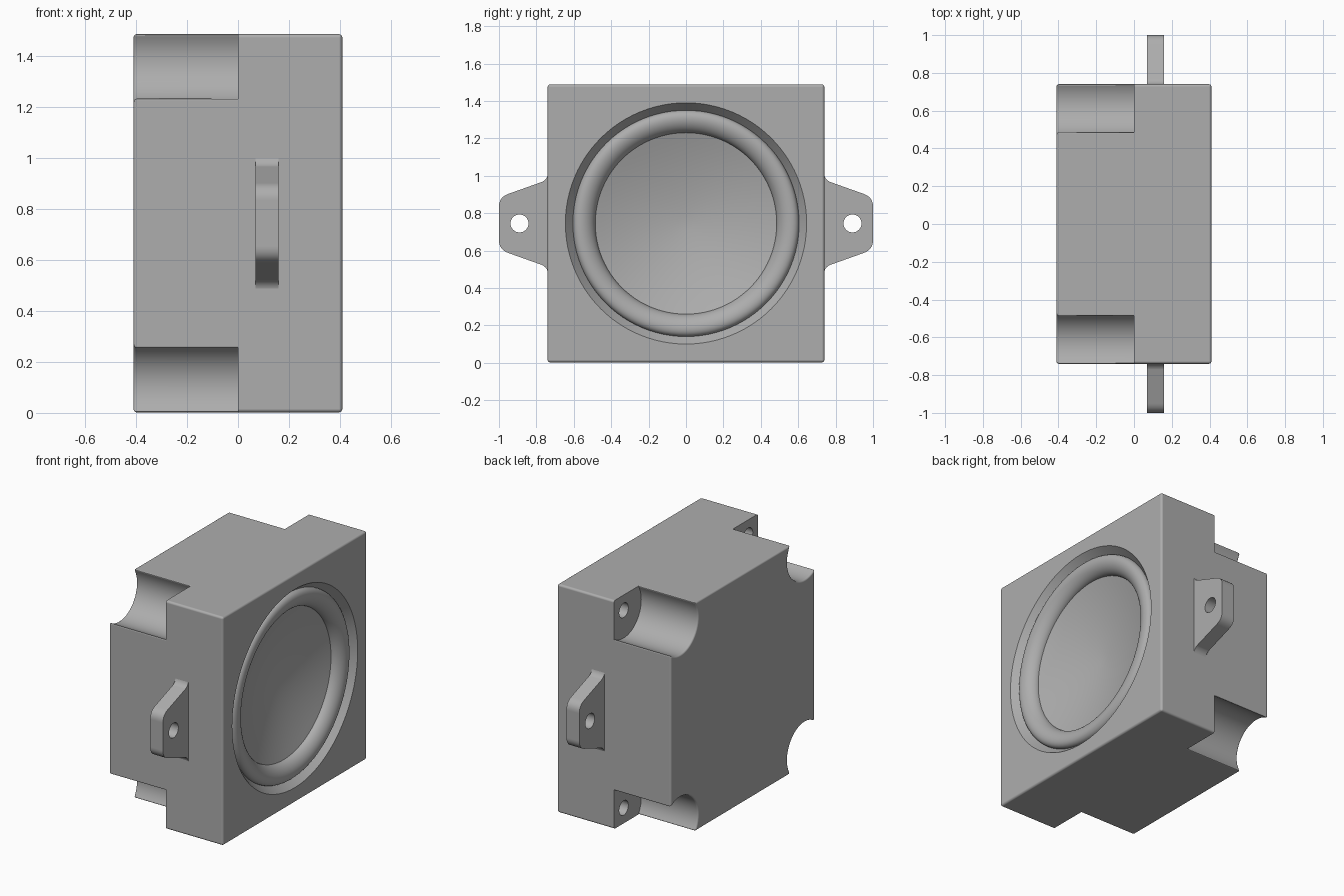
import bpy, bmesh, math
from mathutils import Matrix, Vector

if "Cube" in bpy.data.objects:
    bpy.data.objects.remove(bpy.data.objects["Cube"], do_unlink=True)

HALF, DEPTH, MID = 0.74, 0.41, 0.745   # face half size, half depth, centre height
HALF_Z = 0.743

grey = bpy.data.materials.new("housing_grey")
grey.use_nodes = True
COLOUR = (0.42, 0.42, 0.42, 1)
grey.diffuse_color = COLOUR
grey.node_tree.nodes["Principled BSDF"].inputs["Base Color"].default_value = COLOUR


def add_object(name, bm):
    bmesh.ops.recalc_face_normals(bm, faces=bm.faces[:])
    mesh = bpy.data.meshes.new(name)
    bm.to_mesh(mesh)
    bm.free()
    mesh.materials.append(grey)
    obj = bpy.data.objects.new(name, mesh)
    bpy.context.collection.objects.link(obj)
    return obj


def select_only(obj):
    bpy.ops.object.select_all(action="DESELECT")
    obj.select_set(True)
    bpy.context.view_layer.objects.active = obj


def extrude_x(outline, x0, x1, bevel=0, bevel_x=None):
    """Extrude a (y, z) outline along x; round the rim at bevel_x and the sharp long edges."""
    bm = bmesh.new()
    face = bm.faces.new([bm.verts.new((x0, y, z)) for y, z in outline])
    moved = bmesh.ops.extrude_face_region(bm, geom=[face])["geom"]
    bmesh.ops.translate(bm, vec=(x1 - x0, 0, 0),
                        verts=[v for v in moved if isinstance(v, bmesh.types.BMVert)])
    bmesh.ops.recalc_face_normals(bm, faces=bm.faces[:])
    if bevel:
        def wanted(e):
            a, b = e.verts
            along = abs(a.co.x - b.co.x) > 0.01
            rim = abs(a.co.x - bevel_x) < 0.001
            return e.calc_face_angle(0) > 0.6 if along else rim
        bmesh.ops.bevel(bm, geom=[e for e in bm.edges if wanted(e)], offset=bevel,
                        segments=4, profile=0.5, affect="EDGES", clamp_overlap=True)
    return bm


def cut(obj, cutter):
    cutter.hide_render = True
    mod = obj.modifiers.new("cut", "BOOLEAN")
    mod.operation, mod.solver, mod.object = "DIFFERENCE", "EXACT", cutter
    select_only(obj)
    bpy.ops.object.modifier_apply(modifier=mod.name)
    bpy.data.objects.remove(cutter, do_unlink=True)


def cut_hole(obj, x, y, z, radius, length):
    bm = bmesh.new()
    bmesh.ops.create_cone(bm, cap_ends=True, segments=32, radius1=radius, radius2=radius,
                          depth=length,
                          matrix=Matrix.Translation((x, y, z)) @ Matrix.Rotation(math.pi / 2, 4, "Y"))
    cut(obj, add_object("hole_cutter", bm))


def finish(obj):
    select_only(obj)
    bpy.ops.object.shade_smooth_by_angle(angle=math.radians(32))
    mod = obj.modifiers.new("flat_normals", "WEIGHTED_NORMAL")
    mod.keep_sharp = True


# Rear housing: square with a round scoop at each corner
INSET, SCOOP = 0.10, 0.18
over = math.asin(INSET / SCOOP)
outline = []
for sy, sz in ((1, 1), (-1, 1), (-1, -1), (1, -1)):
    arc = []
    for i in range(25):
        a = math.pi - over + (math.pi / 2 + 2 * over) * i / 24
        # arc runs from the top edge round to the side edge
        arc.append((sy * (HALF - INSET + SCOOP * math.cos(a)),
                    MID + sz * (HALF_Z - INSET + SCOOP * math.sin(a))))
    outline += arc if sy * sz < 0 else arc[::-1]
finish(add_object("rear_housing", extrude_x(outline, -DEPTH, 0.01, 0.014, -DEPTH)))

# Front flange: square plate with screw holes behind its corners
corners = [(sy * HALF, MID + sz * HALF_Z) for sy, sz in ((1, 1), (-1, 1), (-1, -1), (1, -1))]
flange = add_object("front_flange", extrude_x(corners, 0, DEPTH, 0.014, DEPTH))
for sy in (-1, 1):
    for sz in (-1, 1):
        cut_hole(flange, 0.1, sy * (HALF - INSET), MID + sz * (HALF_Z - INSET), 0.047, 0.4)

# Speaker recess: chamfer, half-round surround and concave dish, turned about x
RIM, OUTER, INNER = 0.645, 0.605, 0.485
profile = [(0.2, 0), (0.2, RIM), (0, RIM), (-0.05, OUTER)]
for i in range(1, 25):
    t = i / 24
    r = (OUTER + INNER) / 2 + (OUTER - INNER) / 2 * math.cos(math.pi * t)
    base = -0.05 - 0.03 * (OUTER - r) / (OUTER - INNER)
    profile.append((base + 0.05 * math.sin(math.pi * t), r))
for i in range(11, -1, -1):
    t = i / 12
    profile.append((-0.08 - 0.1 * (1 - t ** 1.7), INNER * t))
bm = bmesh.new()
verts = [bm.verts.new((DEPTH + x, 0, MID + r)) for x, r in profile]
edges = [bm.edges.new(pair) for pair in zip(verts, verts[1:])]
bmesh.ops.spin(bm, geom=verts + edges, cent=(0, 0, MID), axis=(1, 0, 0),
               angle=math.tau, steps=96, use_merge=True)
bmesh.ops.remove_doubles(bm, verts=bm.verts[:], dist=0.0002)
cut(flange, add_object("recess_cutter", bm))
finish(flange)


# Side mounting tabs: tapered ears with rounded corners and a bolt hole
def rounded(a, corner, b, steps=8):
    a, corner, b = Vector(a), Vector(corner), Vector(b)
    return [tuple(a * (1 - t) ** 2 + corner * 2 * t * (1 - t) + b * t * t)
            for t in (i / steps for i in range(steps + 1))]


upper = ([(0.70, 0.265)] + rounded((0.738, 0.265), (0.742, 0.235), (0.77, 0.222))
         + rounded((0.95, 0.158), (1.0, 0.14), (1.0, 0.09)))
ear = upper + [(y, -h) for y, h in reversed(upper)]
for name, side in (("front_tab", -1), ("back_tab", 1)):
    tab = add_object(name, extrude_x([(side * y, MID + h) for y, h in ear], 0.068, 0.16))
    cut_hole(tab, 0.114, side * 0.89, MID, 0.048, 0.3)
    finish(tab)
